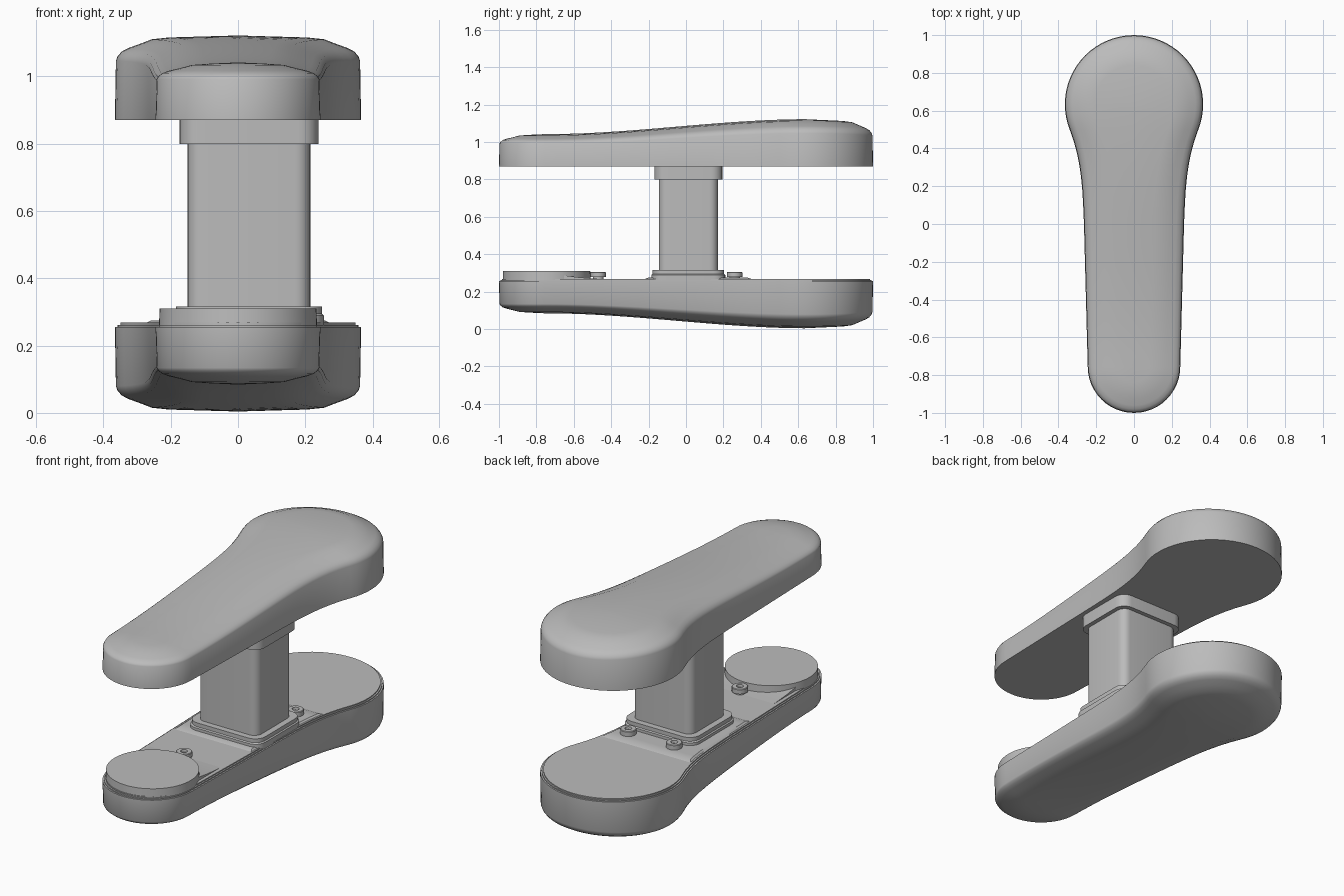
import bpy, bmesh, math

if "Cube" in bpy.data.objects:
    bpy.data.objects.remove(bpy.data.objects["Cube"], do_unlink=True)

grey = bpy.data.materials.new("plain_grey")
grey.use_nodes = True
COLOUR = (0.5, 0.5, 0.5, 1)
grey.diffuse_color = COLOUR
for node in grey.node_tree.nodes:
    if node.type == 'BSDF_PRINCIPLED':
        node.inputs["Base Color"].default_value = COLOUR

BACK_Y, BACK_R = 0.634, 0.366
FRONT_Y, FRONT_R = -0.755, 0.245
JOIN_Y = 0.5
PARTS = []


def loft(name, rings, cap_end=True):
    """Skin a stack of equal-length rings and cap its ends."""
    bm = bmesh.new()
    loops = [[bm.verts.new(p) for p in ring] for ring in rings]
    n = len(loops[0])
    for a, b in zip(loops, loops[1:]):
        for i in range(n):
            j = (i + 1) % n
            bm.faces.new((a[i], a[j], b[j], b[i]))
    bm.faces.new(loops[0][::-1])
    if cap_end:
        bm.faces.new(loops[-1])
    bmesh.ops.remove_doubles(bm, verts=bm.verts, dist=0.0005)
    bmesh.ops.recalc_face_normals(bm, faces=bm.faces)
    mesh = bpy.data.meshes.new(name)
    bm.to_mesh(mesh)
    bm.free()
    mesh.materials.append(grey)
    obj = bpy.data.objects.new(name, mesh)
    bpy.context.collection.objects.link(obj)
    PARTS.append(obj)
    return obj


def half_width(y):
    """Width of the waist between the two rounded ends."""
    if y <= 0:
        return 0.265 + (0.265 - FRONT_R) * y / -FRONT_Y
    t = y / JOIN_Y
    end = math.sqrt(BACK_R ** 2 - (BACK_Y - JOIN_Y) ** 2)
    slope = (BACK_Y - JOIN_Y) / end
    return (0.265 * (2 * t**3 - 3 * t**2 + 1) + 0.04 * JOIN_Y * (t**3 - 2 * t**2 + t)
            + end * (3 * t**2 - 2 * t**3) + slope * JOIN_Y * (t**3 - t**2))


def keyhole():
    """Outline with a wide round back and a narrow round front."""
    half = []
    for i in range(13):
        a = -math.pi / 2 * (1 - i / 12)
        half.append((FRONT_R * math.cos(a), FRONT_Y + FRONT_R * math.sin(a)))
    for i in range(1, 21):
        y = FRONT_Y + (JOIN_Y - FRONT_Y) * i / 20
        half.append((half_width(y), y))
    start = -math.asin((BACK_Y - JOIN_Y) / BACK_R)
    for i in range(1, 21):
        a = start + (math.pi / 2 - start) * i / 20
        half.append((BACK_R * math.cos(a), BACK_Y + BACK_R * math.sin(a)))
    return half + [(-x, y) for x, y in half[-2:0:-1]]


OUTLINE = keyhole()


def inset_ring(inset, height):
    """Shrink the outline toward its middle line; inset None collapses onto it."""
    ring = []
    for x, y in OUTLINE:
        my = min(max(y, FRONT_Y), BACK_Y)
        t = 1 if inset is None else min(1, inset / math.hypot(x, y - my))
        py = y + (my - y) * t
        ring.append((x * (1 - t), py, height(py)))
    return ring


def rise(y):
    t = min(max((y + 0.75) / 1.4, 0), 1)
    return t * t * (3 - 2 * t)


def crown(y):
    return 1.042 + 0.08 * rise(y) - 0.1 * max(0, y - 0.65) ** 2


# Crowned pads, the lower one mirrored
PROFILE = [(0.003, 1.0), (0.008, 0.83), (0.02, 0.64), (0.04, 0.5),
           (0.075, 0.33), (0.11, 0.15), (0.16, 0.08), (None, 0)]


def pad(name, place):
    rings = [inset_ring(0, lambda y: place(0.87))]
    for inset, drop in PROFILE:
        rings.append(inset_ring(
            inset, lambda y: place(crown(y) - drop * (0.05 + 0.025 * rise(y)))))
    loft(name, rings, cap_end=False)


pad("upper_pad", lambda z: z)
pad("lower_pad", lambda z: 1.127 - z - 0.001)


def flat_plate(name, inset, z0, z1):
    loft(name, [inset_ring(inset, lambda y: z) for z in (z0, z1)])


flat_plate("lower_rim", 0.008, 0.25, 0.262)
flat_plate("lower_cover", 0.016, 0.25, 0.268)

# Raised middle of the cover with bevelled ends
rings = []
for z, grow in ((0.26, 0.02), (0.268, 0.02), (0.275, 0)):
    ys = [-0.2 - grow + (0.53 + 2 * grow) * i / 12 for i in range(13)]
    side = [(half_width(y) - 0.035 + grow / 2, y, z) for y in ys]
    rings.append(side + [(-x, y, z) for x, y, z in side[::-1]])
loft("cover_middle", rings)


def rounded_box(name, x0, x1, y0, y1, radius, levels):
    """Upright rounded box; levels are (height, extra margin)."""
    rings = []
    for z, m in levels:
        ring = []
        for k, (cx, cy) in enumerate(((x1, y1), (x0, y1), (x0, y0), (x1, y0))):
            sx, sy = (1 if cx == x1 else -1), (1 if cy == y1 else -1)
            for i in range(7):
                a = math.pi / 2 * (k + i / 6)
                ring.append((cx + sx * (m - radius) + radius * math.cos(a),
                             cy + sy * (m - radius) + radius * math.sin(a), z))
        rings.append(ring)
    loft(name, rings)


# Post and its collars
rounded_box("post", -0.15, 0.215, -0.145, 0.17, 0.045, [(0.26, 0), (0.875, 0)])
rounded_box("upper_collar", -0.15, 0.215, -0.145, 0.17, 0.06, [(0.8, 0.024), (0.875, 0.024)])
rounded_box("lower_collar", -0.15, 0.215, -0.145, 0.17, 0.06,
            [(0.26, 0.04), (0.29, 0.04), (0.295, 0.034), (0.316, 0.034)])


def lathe(name, cx, cy, profile, sides):
    loft(name, [[(cx + r * math.cos(math.tau * i / sides),
                  cy + r * math.sin(math.tau * i / sides), z) for i in range(sides)]
                for r, z in profile])


# Round foot at the narrow end, with a ramp behind it
lathe("front_disc", 0, -0.745, [(0.235, 0.255), (0.233, 0.31)], 64)
ramp = [(-0.74, 0.255), (-0.74, 0.295), (-0.66, 0.288), (-0.58, 0.277),
        (-0.5, 0.27), (-0.42, 0.266), (-0.42, 0.255)]
loft("disc_ramp", [[(x, y, z) for y, z in ramp] for x in (-0.215, 0.215)])

# Screws with recessed sockets
SCREW = [(0.028, 0.262), (0.028, 0.278), (0.041, 0.278), (0.041, 0.302),
         (0.038, 0.305), (0.018, 0.305), (0.016, 0.292)]
for name, x, y in (("front_screw", 0, -0.47), ("back_left_screw", 0.17, 0.26),
                   ("back_right_screw", -0.11, 0.26)):
    lathe(name, x, y, SCREW, 24)

# Smooth shading with sharp creases kept
bpy.ops.object.select_all(action='DESELECT')
for obj in PARTS:
    obj.select_set(True)
bpy.context.view_layer.objects.active = PARTS[0]
bpy.ops.object.shade_smooth_by_angle(angle=math.radians(35))
